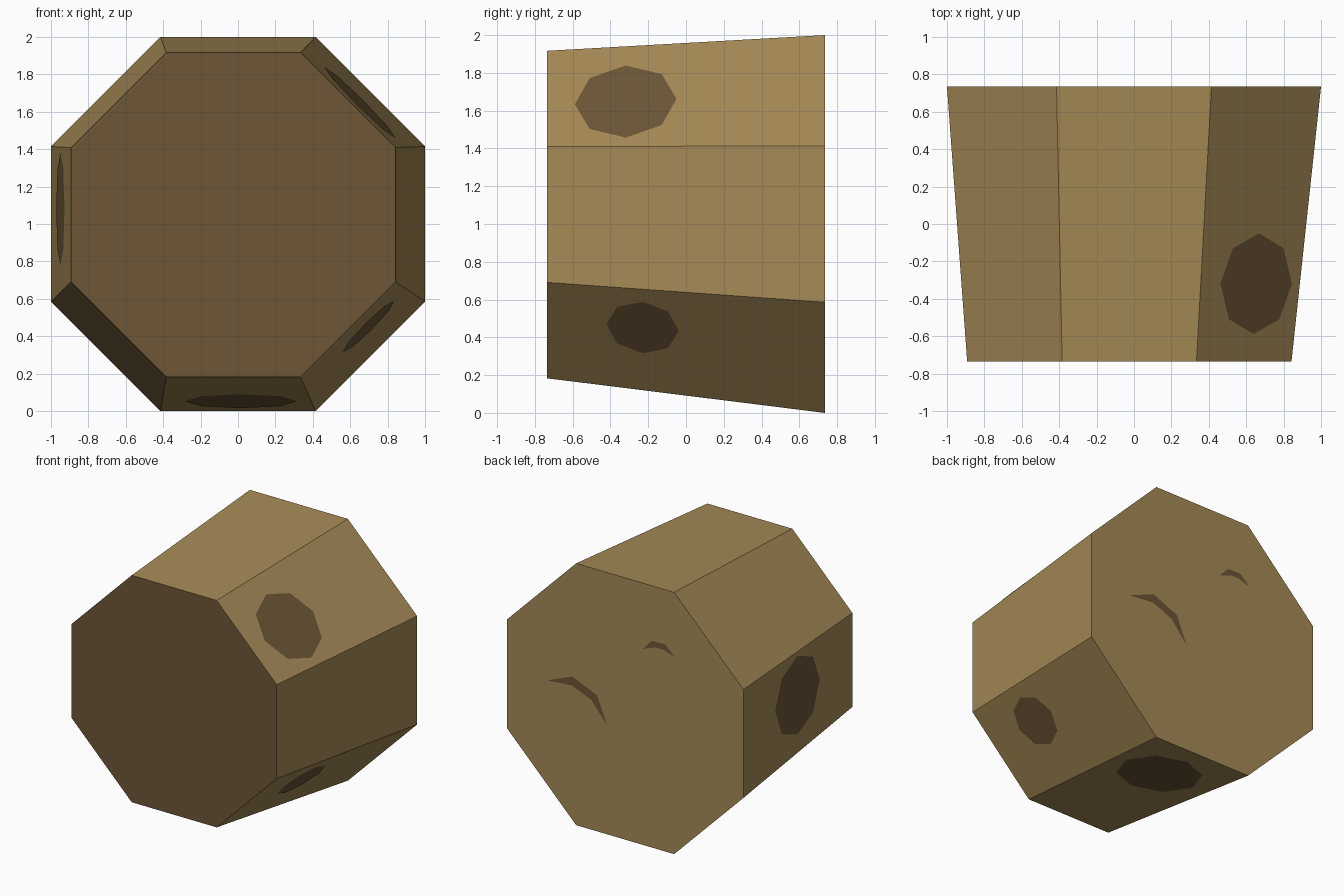
import bpy, bmesh, math
from mathutils import Vector

cube = bpy.data.objects.get("Cube")
if cube:
    bpy.data.objects.remove(cube, do_unlink=True)


def material(name, rgb):
    m = bpy.data.materials.new(name)
    m.use_nodes = True
    m.diffuse_color = (*rgb, 1)
    bsdf = next(n for n in m.node_tree.nodes if n.type == 'BSDF_PRINCIPLED')
    bsdf.inputs["Base Color"].default_value = (*rgb, 1)
    bsdf.inputs["Roughness"].default_value = 0.9
    return m


tan = material("tan", (0.376, 0.254, 0.093))
brown = material("dark brown", (0.153, 0.093, 0.037))


def finish(bm, name, *mats):
    mesh = bpy.data.meshes.new(name)
    bm.to_mesh(mesh)
    bm.free()
    for m in mats:
        mesh.materials.append(m)
    obj = bpy.data.objects.new(name, mesh)
    bpy.context.collection.objects.link(obj)
    return obj


# Tapered eight-sided body with a dark front cap
HALF = 0.735
SIDES = 8
STEP = math.tau / SIDES


def ring(bm, x, y, z, apothem):
    r = apothem / math.cos(STEP / 2)
    return [bm.verts.new((x + r * math.cos((k - 0.5) * STEP), y,
                          z + r * math.sin((k - 0.5) * STEP))) for k in range(SIDES)]


bm = bmesh.new()
front = ring(bm, -0.025, -HALF, 1.05, 0.867)
back = ring(bm, 0, HALF, 1.0, 1.0)
cap = bm.faces.new(front)
cap.material_index = 1
bm.faces.new(back[::-1])
for k in range(SIDES):
    n = (k + 1) % SIDES
    bm.faces.new((front[k], back[k], back[n], front[n]))
bmesh.ops.recalc_face_normals(bm, faces=bm.faces)
bm.normal_update()
faces = [(f.normal.copy(), f.calc_center_median()) for f in bm.faces]
finish(bm, "body", tan, brown)


# Flat eight-sided spots lying on the sloping sides
def spot(name, direction, centre, radius):
    normal, origin = max(faces, key=lambda f: f[0].dot(Vector(direction).normalized()))
    c = Vector(centre)
    c -= normal * (c - origin).dot(normal)
    along = Vector((0, 1, 0))
    along = (along - normal * along.dot(normal)).normalized()
    across = normal.cross(along)
    c += normal * 0.003
    bm = bmesh.new()
    bm.faces.new([bm.verts.new(c + radius * (along * math.cos(k * STEP)
                  + across * math.sin(k * STEP))) for k in range(SIDES)])
    finish(bm, name, brown)


spot("upper_left_spot", (1, 0, 1), (0.66, -0.32, 1.655), 0.27)
spot("lower_left_spot", (1, 0, -1), (0.7, -0.23, 0.45), 0.193)
spot("right_spot", (-1, 0, 0), (-0.96, 0.01, 1.08), 0.3)
spot("bottom_spot", (0, 0, -1), (0.015, 0.29, 0.05), 0.3)


# Dark crescents along the upper rims of the back dents
def crescent(name, x, z, radius, width, start, count):
    bm = bmesh.new()
    rows = []
    for k in range(count + 1):
        a = start + k * STEP
        inner = radius - width * math.sin(math.pi * k / count)
        rows.append([bm.verts.new((x - r * math.cos(a), HALF + 0.005,
                                   z + r * math.sin(a))) for r in (radius, inner)])
    for p, q in zip(rows, rows[1:]):
        bm.faces.new((p[0], q[0], q[1], p[1]))
    bmesh.ops.remove_doubles(bm, verts=bm.verts, dist=0.0001)
    bm.normal_update()
    for f in bm.faces:
        if f.normal.y < 0:
            f.normal_flip()
    finish(bm, name, brown)


crescent("large_back_dent", 0.445, 0.83, 0.3, 0.08, 0, 3)
crescent("small_back_dent", -0.29, 1.45, 0.145, 0.055, math.radians(25), 3)
